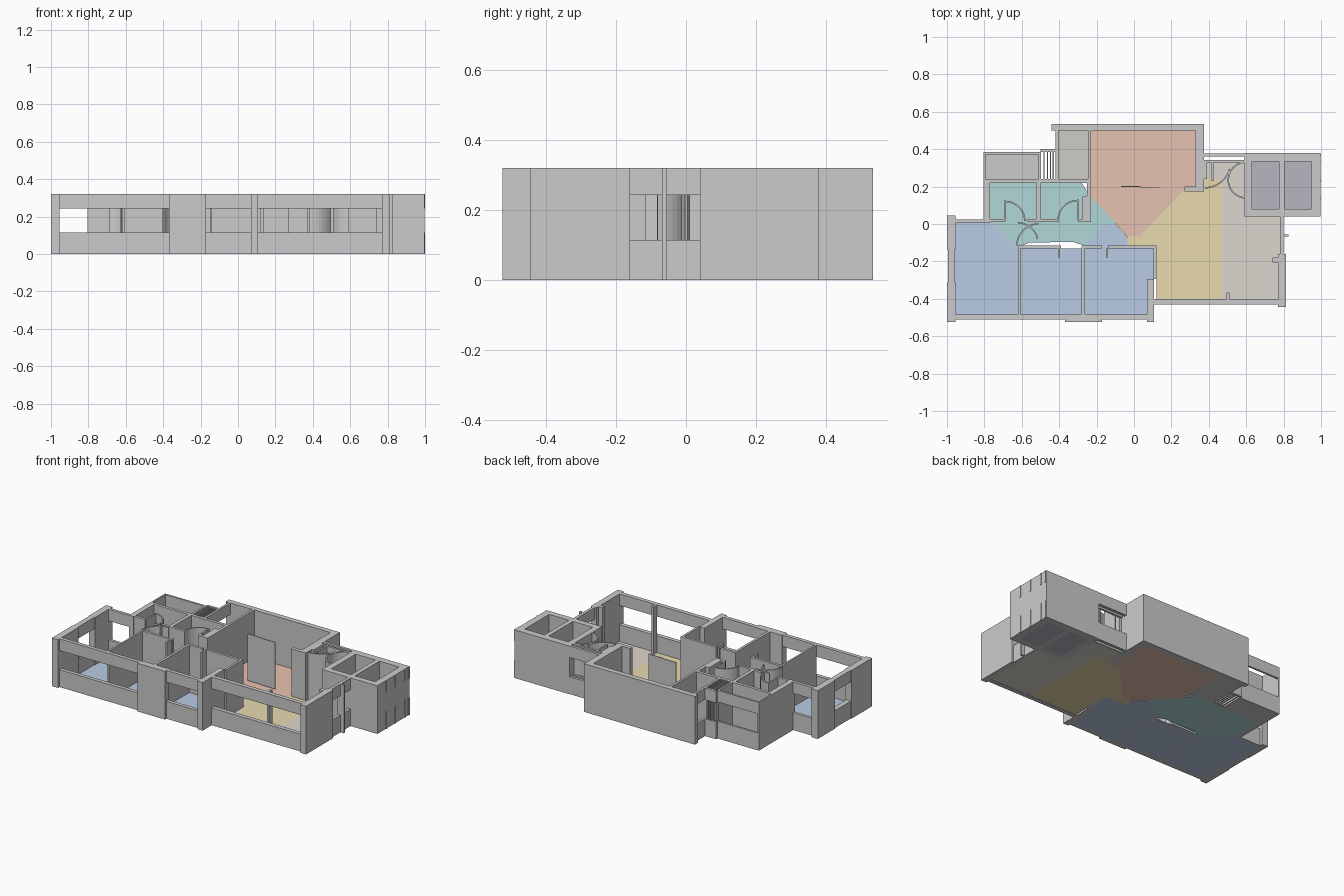
import bpy, bmesh, math

if "Cube" in bpy.data.objects:
    bpy.data.objects.remove(bpy.data.objects["Cube"])

H, SILL, HEAD, FLOOR = 0.32, 0.115, 0.243, 0.004


def prism(name, pts, z0, z1, mat=None):
    """Extrude a plan outline between two heights."""
    bm = bmesh.new()
    face = bm.faces.new([bm.verts.new((x, y, z0)) for x, y in pts])
    ext = bmesh.ops.extrude_face_region(bm, geom=[face])
    for v in ext["geom"]:
        if isinstance(v, bmesh.types.BMVert):
            v.co.z = z1
    bmesh.ops.recalc_face_normals(bm, faces=bm.faces)
    me = bpy.data.meshes.new(name)
    bm.to_mesh(me)
    bm.free()
    ob = bpy.data.objects.new(name, me)
    bpy.context.collection.objects.link(ob)
    if mat:
        me.materials.append(mat)
    return ob


def wall(name, x0, x1, y0, y1, z0=0, z1=H):
    return prism(name, [(x0, y0), (x1, y0), (x1, y1), (x0, y1)], z0, z1)


def window(name, x0, x1, y0, y1):
    """Low wall and lintel with an opening between."""
    wall(name + "_sill", x0, x1, y0, y1, 0, SILL)
    wall(name + "_lintel", x0, x1, y0, y1, HEAD, H)


def door_swing(name, cx, cy, r, a0, a1, t=0.008):
    """Thin full-height quarter curve marking a door's sweep."""
    angs = [math.radians(a0 + (a1 - a0) * i / 10) for i in range(11)]
    arc = lambda rad, seq: [(cx + rad * math.cos(a), cy + rad * math.sin(a)) for a in seq]
    prism(name, arc(r, angs) + arc(r - t, angs[::-1]), 0, H)


def colour(name, *rgb):
    m = bpy.data.materials.new(name)
    m.diffuse_color = (*[(c / 237) ** 2.2 for c in rgb], 1)
    m.use_nodes = True
    m.node_tree.nodes["Principled BSDF"].inputs["Base Color"].default_value = m.diffuse_color
    return m


BLUE = colour("bedroom_blue", 170, 188, 211)
TEAL = colour("bath_teal", 163, 200, 199)
SALMON = colour("kitchen_salmon", 214, 179, 163)
YELLOW = colour("living_yellow", 215, 201, 161)
TAUPE = colour("balcony_taupe", 204, 199, 191)
SAGE = colour("utility_sage", 188, 190, 182)
GREY = colour("ledge_grey", 175, 175, 174)
PURPLE = colour("lift_mauve", 169, 168, 178)

# Coloured room floors
floors = [
    ("bedroom_left_floor", BLUE, [(-.96, -.485), (-.62, -.485), (-.62, -.125), (-.76, .01), (-.96, .01)]),
    ("bedroom_mid_floor", BLUE, [(-.61, -.485), (-.28, -.485), (-.28, -.13), (-.61, -.13)]),
    ("bedroom_right_floor", BLUE, [(-.265, -.485), (.07, -.485), (.07, -.295), (.11, -.295), (.11, -.12),
                                   (-.035, -.12), (-.035, -.07), (-.10, 0), (-.15, 0), (-.265, -.115)]),
    ("hall_floor", TEAL, [(-.77, .015), (-.62, -.125), (-.56, -.10), (-.33, -.095), (-.265, -.115), (-.15, 0),
                          (-.09, 0), (-.23, .145), (-.28, .22), (-.77, .22)]),
    ("kitchen_floor", SALMON, [(-.23, .50), (-.23, .145), (-.035, -.065), (.03, -.065), (.285, .20),
                               (.33, .20), (.33, .50)]),
    ("living_floor", YELLOW, [(-.035, -.065), (.03, -.065), (.285, .20), (.37, .20), (.37, .24), (.47, .24),
                              (.47, -.40), (.12, -.40), (.12, -.115), (-.035, -.115)]),
    ("balcony_floor", TAUPE, [(.47, -.40), (.785, -.40), (.785, .04), (.60, .04), (.60, .335), (.38, .335),
                              (.38, .24), (.47, .24)]),
    ("utility_floor", SAGE, [(-.405, .24), (-.245, .24), (-.245, .50), (-.405, .50)]),
    ("ledge_floor", GREY, [(-.80, .24), (-.505, .24), (-.505, .375), (-.80, .375)]),
    ("lift_left_floor", PURPLE, [(.63, .08), (.775, .08), (.775, .335), (.63, .335)]),
    ("lift_right_floor", PURPLE, [(.805, .08), (.95, .08), (.95, .335), (.805, .335)]),
]
for n, m, pts in floors:
    prism(n, pts, 0, FLOOR, m)

# Solid outer and inner walls: x0, x1, y0, y1
solid = {
    "left_wall_front": (-1, -.955, -.525, -.31), "left_wall_back": (-1, -.955, -.135, .045),
    "front_pillar": (-.37, -.17, -.525, -.48), "front_pier": (.07, .108, -.525, -.295),
    "right_pier": (.77, .812, -.445, -.16),
    "kitchen_back_wall": (-.44, .375, .50, .535), "kitchen_right_wall": (.33, .375, .175, .50),
    "utility_divider": (-.245, -.23, .24, .50), "utility_front_wall": (-.42, -.23, .22, .24),
    "kitchen_left_wall": (-.275, -.23, .015, .15), "kitchen_left_niche": (-.25, -.23, .15, .22),
    "kitchen_corner": (.27, .33, .175, .20),
    "bath_back_wall": (-.805, -.42, .22, .24), "bath_left_wall": (-.805, -.77, .005, .24),
    "bath_divider": (-.52, -.497, .015, .22), "bath_front_a": (-.77, -.69, .01, .028),
    "bath_front_b": (-.57, -.40, .01, .028), "bath_front_c": (-.30, -.23, .01, .028),
    "bedroom_divider_a": (-.62, -.608, -.485, -.12), "bedroom_divider_b": (-.282, -.265, -.485, -.12),
    "bedroom_back_a": (-.62, -.39, -.132, -.115), "bedroom_back_b": (-.282, -.17, -.132, -.115),
    "bedroom_back_c": (-.14, .12, -.132, -.115), "bedroom_right_wall": (.105, .12, -.295, -.115),
    "bedroom_jamb_a": (-.405, -.395, -.18, -.13), "bedroom_jamb_b": (-.15, -.138, -.18, -.13),
    "ledge_left_wall": (-.805, -.795, .24, .385), "ledge_right_wall": (-.51, -.497, .24, .385),
    "lift_left_wall": (.59, .63, .04, .38), "lift_right_wall": (.95, .996, .04, .38),
    "lift_divider": (.775, .805, .08, .335), "lift_back_wall": (.63, .95, .335, .38),
    "lift_front_wall": (.63, .95, .04, .08),
    "balcony_post": (.495, .51, -.405, -.365), "balcony_stub": (.74, .775, -.205, -.18),
    "balcony_fin": (.78, .825, -.068, -.056), "entry_jamb": (.37, .39, .24, .33),
}
for n, b in solid.items():
    wall(n, *b)

# Window walls
window("left_window", -.995, -.96, -.31, -.135)
window("bedroom_back_window", -.955, -.805, .005, .025)
window("bedroom_front_window_a", -.955, -.37, -.51, -.485)
window("bedroom_front_window_b", -.17, .07, -.51, -.485)
window("living_front_window", .108, .77, -.43, -.402)
window("balcony_side_window", .78, .80, -.16, .04)
window("ledge_window", -.805, -.497, .372, .385)
window("utility_window", -.42, -.405, .24, .50)
window("entry_window_outer", .375, .59, .36, .378)
window("entry_window_inner", .375, .59, .328, .342)

# Frame posts beside utility room, and edge strips on the lift tower
for i, x in enumerate((-.485, -.465, -.45, -.435)):
    wall(f"vent_slat_{i}", x, x + .006, .24, .40)
window("vent_window", -.50, -.42, .385, .40)
for i, (a, b) in enumerate(((.13, .142), (.225, .235), (.325, .335), (.362, .375))):
    window(f"lift_strip_{i}", .995, 1.0, a, b)

# Sliding kitchen panels
wall("sliding_panel_left", -.07, .035, .199, .204, .01, H)
wall("sliding_panel_right", .035, .137, .194, .199, .01, H)

# Door sweeps
for i, d in enumerate(((-.69, .015, .11, 0, 90), (-.30, .02, .11, 90, 180), (-.51, -.115, .12, 90, 180),
                       (-.62, -.10, .11, 10, 90), (.60, .235, .10, 90, 180), (.60, .235, .10, 180, 270),
                       (.38, .33, .14, -90, -15))):
    door_swing(f"door_sweep_{i}", *d)
for i, (x, y0, y1) in enumerate(((-.69, .015, .125), (-.30, .02, .13), (.42, .23, .33))):
    wall(f"door_leaf_{i}", x - .005, x + .005, y0, y1)
